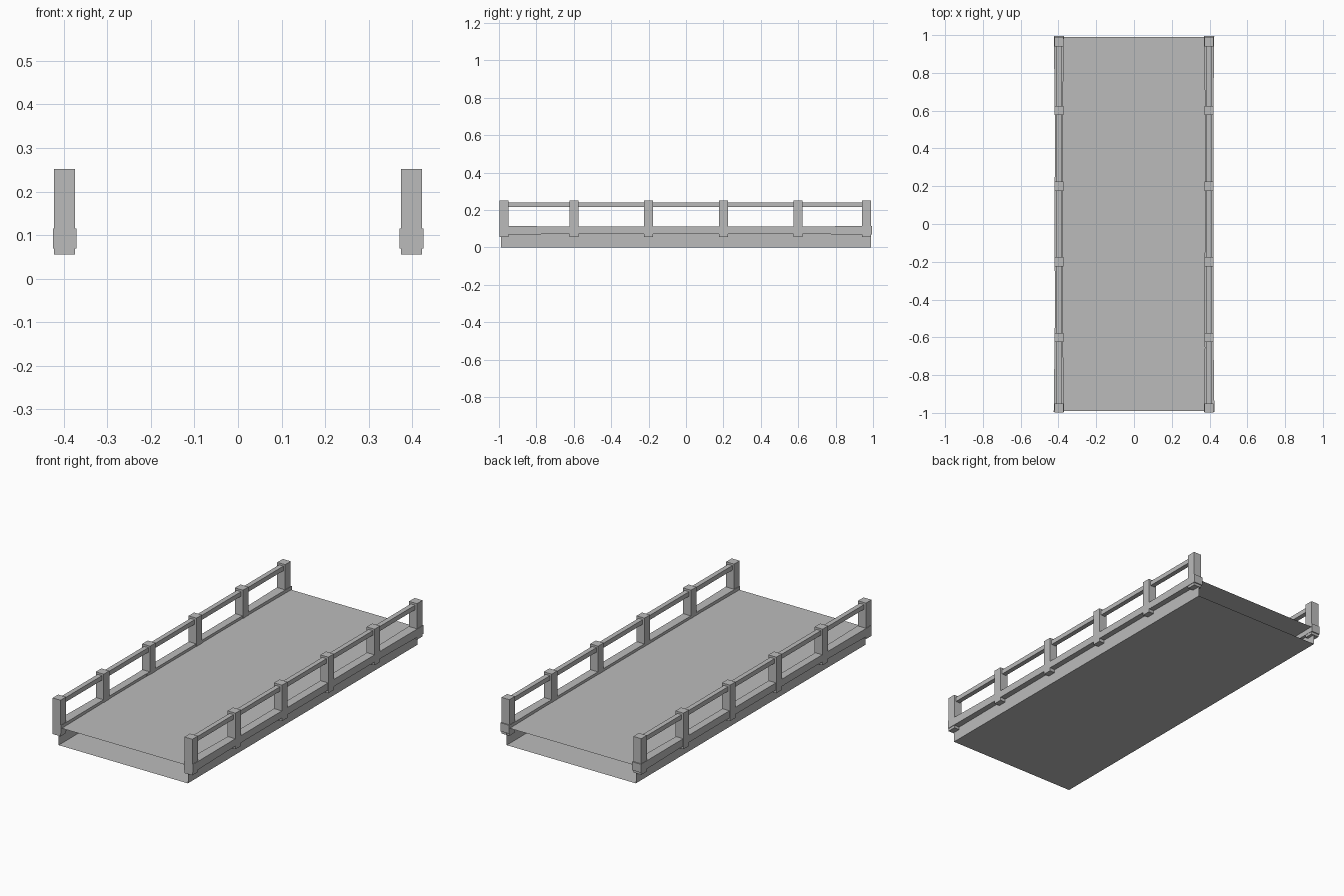
import bpy, bmesh, random
from mathutils import Matrix

random.seed(4)
cube = bpy.data.objects.get("Cube")
if cube:
    bpy.data.objects.remove(cube, do_unlink=True)

stone = bpy.data.materials.new("plain_grey")
stone.use_nodes = True
GREY = (0.5, 0.5, 0.5, 1)
stone.diffuse_color = GREY
stone.node_tree.nodes["Principled BSDF"].inputs["Base Color"].default_value = GREY


def finish(name, bm):
    bmesh.ops.recalc_face_normals(bm, faces=bm.faces)
    mesh = bpy.data.meshes.new(name)
    bm.to_mesh(mesh)
    bm.free()
    mesh.materials.append(stone)
    obj = bpy.data.objects.new(name, mesh)
    bpy.context.collection.objects.link(obj)
    return obj


def box(bm, low, high):
    size = [b - a for a, b in zip(low, high)]
    mid = [(a + b) / 2 for a, b in zip(low, high)]
    m = Matrix.Translation(mid) @ Matrix.Diagonal((*size, 1))
    return bmesh.ops.create_cube(bm, size=1, matrix=m)["verts"]


# Deck: a hollow slab, open at both ends
bm = bmesh.new()
box(bm, (-0.39, -0.99, 0), (0.39, 0.99, 0.097))
ends = [f for f in bm.faces if abs(f.normal.y) > 0.9]
bmesh.ops.delete(bm, geom=ends, context="FACES_ONLY")
finish("deck", bm)

posts_y = [-0.973, -0.6, -0.2, 0.2, 0.6, 0.965]
for side, name in ((-1, "right"), (1, "left")):
    cx = side * 0.398

    # Upright posts
    bm = bmesh.new()
    for y in posts_y:
        box(bm, (cx - 0.024, y - 0.024, 0.055), (cx + 0.024, y + 0.024, 0.252))
    finish(name + "_posts", bm)

    # Handrail
    bm = bmesh.new()
    box(bm, (cx - 0.013, posts_y[0], 0.216), (cx + 0.013, posts_y[-1], 0.241))
    finish(name + "_handrail", bm)

    # Kerb: overlapping, slightly uneven beams
    bm = bmesh.new()
    cuts = [-0.995] + posts_y[1:-1] + [0.995]
    for a, b in zip(cuts, cuts[1:]):
        lo = max(a - 0.05, -0.995)
        hi = min(b + 0.05, 0.995)
        w = random.uniform(0.026, 0.03)
        verts = box(bm, (cx - w, lo, 0.069), (cx + w, hi, 0.115))
        for v in verts:
            if abs(v.co.y) < 0.99:
                v.co.x += (cx - v.co.x) * 0.2
                v.co.z += (0.092 - v.co.z) * 0.15
    finish(name + "_kerb", bm)
